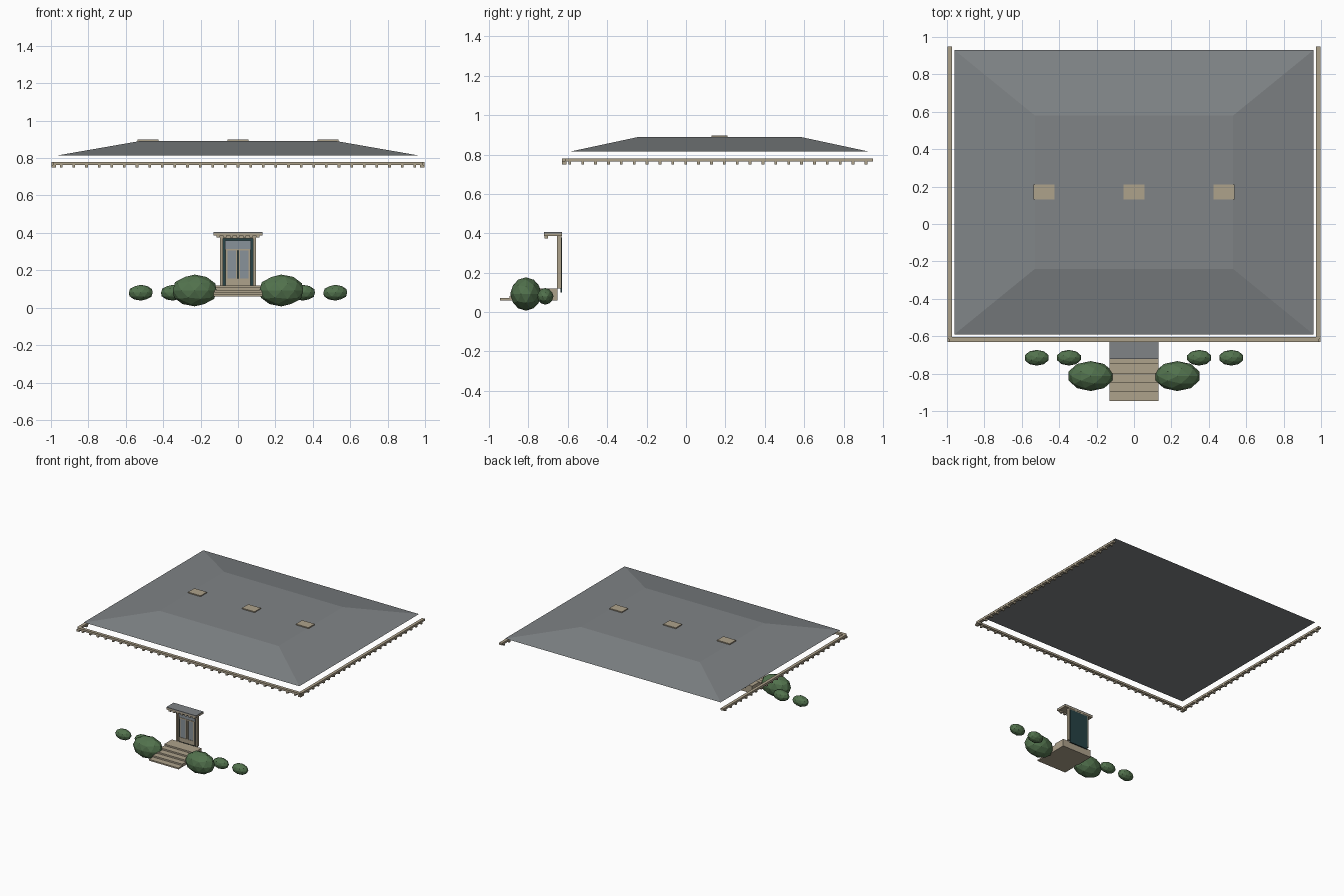
import bpy, bmesh

if "Cube" in bpy.data.objects:
    bpy.data.objects.remove(bpy.data.objects["Cube"])

def material(name, rgb):
    m = bpy.data.materials.new(name)
    m.diffuse_color = (*rgb, 1)
    m.use_nodes = True
    m.node_tree.nodes["Principled BSDF"].inputs["Base Color"].default_value = m.diffuse_color
    return m

STONE = material("tan stone", (0.42, 0.36, 0.26))
SLATE = material("slate grey", (0.215, 0.23, 0.24))
GREEN = material("shrub green", (0.085, 0.17, 0.075))
TEAL = material("dark teal", (0.02, 0.055, 0.06))
GLASS = material("window grey", (0.25, 0.29, 0.32))

def finish(name, bm, mat):
    bmesh.ops.recalc_face_normals(bm, faces=bm.faces)
    me = bpy.data.meshes.new(name)
    bm.to_mesh(me)
    bm.free()
    me.materials.append(mat)
    ob = bpy.data.objects.new(name, me)
    bpy.context.collection.objects.link(ob)
    return ob

def boxes(name, mat, spans):
    """One object from boxes given as (x0, x1, y0, y1, z0, z1)."""
    bm = bmesh.new()
    for x0, x1, y0, y1, z0, z1 in spans:
        for v in bmesh.ops.create_cube(bm, size=1)["verts"]:
            v.co = ((x0 + x1) / 2 + v.co.x * (x1 - x0),
                    (y0 + y1) / 2 + v.co.y * (y1 - y0),
                    (z0 + z1) / 2 + v.co.z * (z1 - z0))
    return finish(name, bm, mat)

# Hipped roof with a flat top
bm = bmesh.new()
rings = [[bm.verts.new(p) for p in ((-x, y0, z), (x, y0, z), (x, y1, z), (-x, y1, z))]
         for x, y0, y1, z in ((0.96, -0.59, 0.93, 0.815), (0.53, -0.24, 0.58, 0.89))]
for i in range(4):
    j = (i + 1) % 4
    bm.faces.new((rings[0][i], rings[0][j], rings[1][j], rings[1][i]))
for r in rings:
    bm.faces.new(r)
finish("hipped_roof", bm, SLATE)

# Chimney caps
boxes("chimney_caps", STONE,
      [(x - 0.056, x + 0.056, 0.13, 0.21, 0.882, 0.898) for x in (-0.48, 0, 0.48)])

# Cornice on the front and both sides, with dentils below
boxes("front_cornice", STONE, [(-0.99, 0.99, -0.63, -0.605, 0.764, 0.78)])
boxes("front_dentils", STONE,
      [(x - 0.007, x + 0.007, -0.63, -0.608, 0.75, 0.764)
       for x in (-0.945 + i * 0.0675 for i in range(29))])
for side, name in ((-1, "left"), (1, "right")):
    a, b = sorted((side * 0.974, side * 0.998))
    boxes(name + "_cornice", STONE, [(a, b, -0.615, 0.95, 0.764, 0.78)])
    boxes(name + "_dentils", STONE,
          [(a, b, y - 0.007, y + 0.007, 0.75, 0.764)
           for y in (-0.59 + i * 0.0654 for i in range(24))]
          + [(a, b, -0.63, -0.608, 0.75, 0.764)])

# Entrance steps, nested to a landing
boxes("entrance_steps", STONE,
      [(-0.132, 0.132, -0.945 + i * 0.049, -0.653, 0.06, 0.071 + i * 0.012) for i in range(5)])

# Door: dark backing, glass, leaves, side posts and head
boxes("door_backing", TEAL, [(-0.083, 0.083, -0.638, -0.629, 0.1, 0.378)])
boxes("door_glass", GLASS,
      [(s * 0.038 - 0.03, s * 0.038 + 0.03, -0.648, -0.638, 0.15, 0.31) for s in (-1, 1)])
boxes("transom_glass", GLASS, [(-0.07, 0.07, -0.648, -0.638, 0.312, 0.358)])
boxes("door_leaf_frames", STONE,
      [(-0.068, 0.068, -0.651, -0.638, 0.12, 0.155), (-0.068, 0.068, -0.651, -0.638, 0.305, 0.314)]
      + [(x - 0.005, x + 0.005, -0.651, -0.638, 0.12, 0.31) for x in (-0.062, -0.007, 0.007, 0.062)])
boxes("door_posts", STONE,
      [(s * 0.087 - 0.008, s * 0.087 + 0.008, -0.655, -0.632, 0.12, 0.385) for s in (-1, 1)])
boxes("door_head", STONE, [(-0.095, 0.095, -0.655, -0.632, 0.37, 0.39)])

# Door canopy with slate top and dentils
boxes("canopy_slab", STONE, [(-0.132, 0.132, -0.722, -0.63, 0.387, 0.4)])
boxes("canopy_roof", SLATE, [(-0.132, 0.132, -0.722, -0.63, 0.4, 0.406)])
boxes("canopy_dentils", STONE,
      [(x - 0.009, x + 0.009, -0.718, -0.7, 0.374, 0.387)
       for x in (-0.105 + i * 0.035 for i in range(7))])

# Low-poly shrubs either side of the steps
def shrub(name, loc, radii):
    bm = bmesh.new()
    bmesh.ops.create_icosphere(bm, subdivisions=2, radius=1)
    for v in bm.verts:
        v.co = [c + r * k for c, r, k in zip(loc, radii, v.co)]
    finish(name, bm, GREEN)

for s, side in ((-1, "left"), (1, "right")):
    shrub(side + "_large_shrub", (s * 0.232, -0.813, 0.092), (0.123, 0.08, 0.085))
    shrub(side + "_inner_shrub", (s * 0.348, -0.715, 0.08), (0.067, 0.042, 0.042))
    shrub(side + "_outer_shrub", (s * 0.52, -0.715, 0.08), (0.067, 0.042, 0.042))
